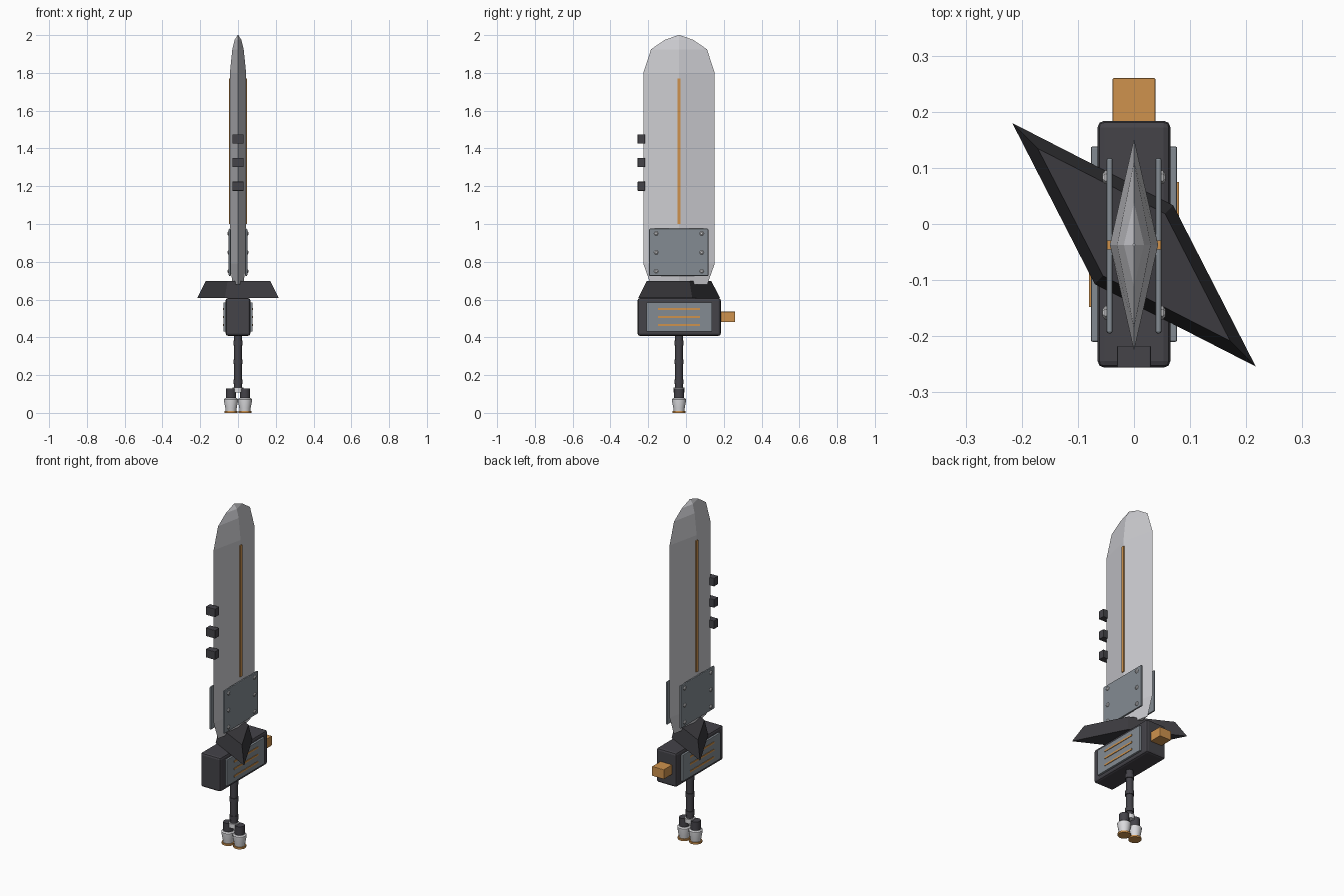
import bpy, bmesh, math

if "Cube" in bpy.data.objects:
    bpy.data.objects.remove(bpy.data.objects["Cube"])

YC = -0.037  # blade axis in y


def mat(name, rgb):
    m = bpy.data.materials.new(name)
    m.diffuse_color = (*rgb, 1)
    m.use_nodes = True
    m.node_tree.nodes["Principled BSDF"].inputs["Base Color"].default_value = m.diffuse_color
    return m


STEEL = mat("blade steel", (0.60, 0.60, 0.63))
DARK = mat("dark metal", (0.058, 0.056, 0.066))
GUARD = mat("guard black", (0.045, 0.044, 0.050))
PANEL = mat("blue grey panel", (0.23, 0.26, 0.29))
GOLD = mat("gold", (0.62, 0.29, 0.075))
PALE = mat("pale metal", (0.70, 0.70, 0.72))


def finish(bm, name, material):
    bmesh.ops.recalc_face_normals(bm, faces=bm.faces)
    me = bpy.data.meshes.new(name)
    bm.to_mesh(me)
    bm.free()
    me.materials.append(material)
    ob = bpy.data.objects.new(name, me)
    bpy.context.collection.objects.link(ob)
    return ob


def box(name, x, y, z, material, bevel=0):
    """Box from (min, max) ranges on each axis."""
    bm = bmesh.new()
    bmesh.ops.create_cube(bm, size=1)
    for v in bm.verts:
        v.co = [(r[0] + r[1]) / 2 + c * (r[1] - r[0]) for r, c in zip((x, y, z), v.co)]
    if bevel:
        bmesh.ops.bevel(bm, geom=bm.edges[:], offset=bevel, segments=2, profile=0.5, affect='EDGES')
    return finish(bm, name, material)


def loft(name, rings, material):
    """Skin a stack of equal-sized point rings and cap both ends."""
    bm = bmesh.new()
    loops = [[bm.verts.new(p) for p in ring] for ring in rings]
    n = len(loops[0])
    for a, b in zip(loops, loops[1:]):
        for i in range(n):
            j = (i + 1) % n
            bm.faces.new((a[i], a[j], b[j], b[i]))
    bm.faces.new(loops[0])
    bm.faces.new(loops[-1])
    bmesh.ops.remove_doubles(bm, verts=bm.verts, dist=1e-4)
    return finish(bm, name, material)


def lathe(name, x, y, profile, material, n=20):
    """Round part about a vertical axis from (radius, z) pairs."""
    ob = loft(name, [[(x + r * math.cos(2 * math.pi * i / n), y + r * math.sin(2 * math.pi * i / n), z)
                      for i in range(n)] for r, z in profile], material)
    bpy.context.view_layer.objects.active = ob
    ob.select_set(True)
    bpy.ops.object.shade_smooth_by_angle(angle=math.radians(35))
    ob.select_set(False)
    return ob


# Blade: diamond section that tapers at the root and the tip
levels = [(0.68, 0.150, 0.028), (0.79, 0.189, 0.043), (1.80, 0.189, 0.043),
          (1.925, 0.148, 0.030), (1.975, 0.075, 0.018), (2.0, 0.004, 0.002)]
loft("blade", [[(hx, YC, z), (0, YC + hy, z), (-hx, YC, z), (0, YC - hy, z)]
               for z, hy, hx in levels], STEEL)

# Blocks along the front edge
for z in (1.20, 1.325, 1.45):
    box("edge_block", (-0.03, 0.03), (-0.256, -0.217), (z - 0.024, z + 0.024), DARK, 0.002)

# Guard: diamond frustum stretched along one diagonal
loft("guard", [[(-0.217 * k, YC + 0.217 * k, z), (-0.07 * k, YC - 0.07 * k, z),
                (0.217 * k, YC - 0.217 * k, z), (0.07 * k, YC + 0.07 * k, z)]
               for k, z in ((1, 0.607), (0.79, 0.698))], GUARD)

# Housing and rear peg
box("housing", (-0.065, 0.065), (-0.256, 0.184), (0.408, 0.608), DARK, 0.012)
box("rear_peg", (-0.038, 0.038), (0.17, 0.26), (0.48, 0.536), GOLD, 0.002)


def span(s, a, b):
    return tuple(sorted((s * a, s * b)))


# Parts repeated on both sides
for s in (-1, 1):
    box("blade_inlay", span(s, 0.036, 0.048), (YC - 0.008, YC + 0.008), (1.0, 1.77), GOLD)
    box("blade_plate", span(s, 0.038, 0.049), (-0.195, 0.118), (0.725, 0.975), PANEL, 0.004)
    for y in (-0.158, 0.083):
        for z in (0.75, 0.85, 0.95):
            # Studs: low six-sided domes
            loft("stud", [[(s * x, y + r * math.cos(i * math.pi / 3), z + r * math.sin(i * math.pi / 3))
                           for i in range(6)] for x, r in ((0.046, 0.012), (0.052, 0.012), (0.056, 0.006))], PALE)
    box("housing_panel", span(s, 0.060, 0.077), (-0.21, 0.138), (0.43, 0.585), PANEL, 0.003)
    for z in (0.465, 0.508, 0.551):
        box("panel_stripe", span(s, 0.074, 0.080), (-0.148, 0.075), (z - 0.005, z + 0.005), GOLD)
    # Nozzles at the foot of the grip
    x = s * 0.037
    lathe("nozzle_collar", x, YC, [(0.027, 0.06), (0.027, 0.128)], DARK)
    lathe("nozzle_cup", x, YC, [(0.028, 0.010), (0.030, 0.025), (0.037, 0.062), (0.037, 0.072), (0.030, 0.078)], PALE)
    lathe("nozzle_rim", x, YC, [(0.035, 0.0), (0.035, 0.011)], GOLD)

# Grip with rings and lower joint
lathe("grip", 0, YC, [(0.020, 0.12), (0.020, 0.42)], DARK)
for z in (0.165, 0.27, 0.37):
    lathe("grip_ring", 0, YC, [(0.025, z - 0.012), (0.025, z + 0.012)], DARK)
lathe("grip_joint", 0, YC, [(0.028, 0.108), (0.028, 0.134)], PALE)
